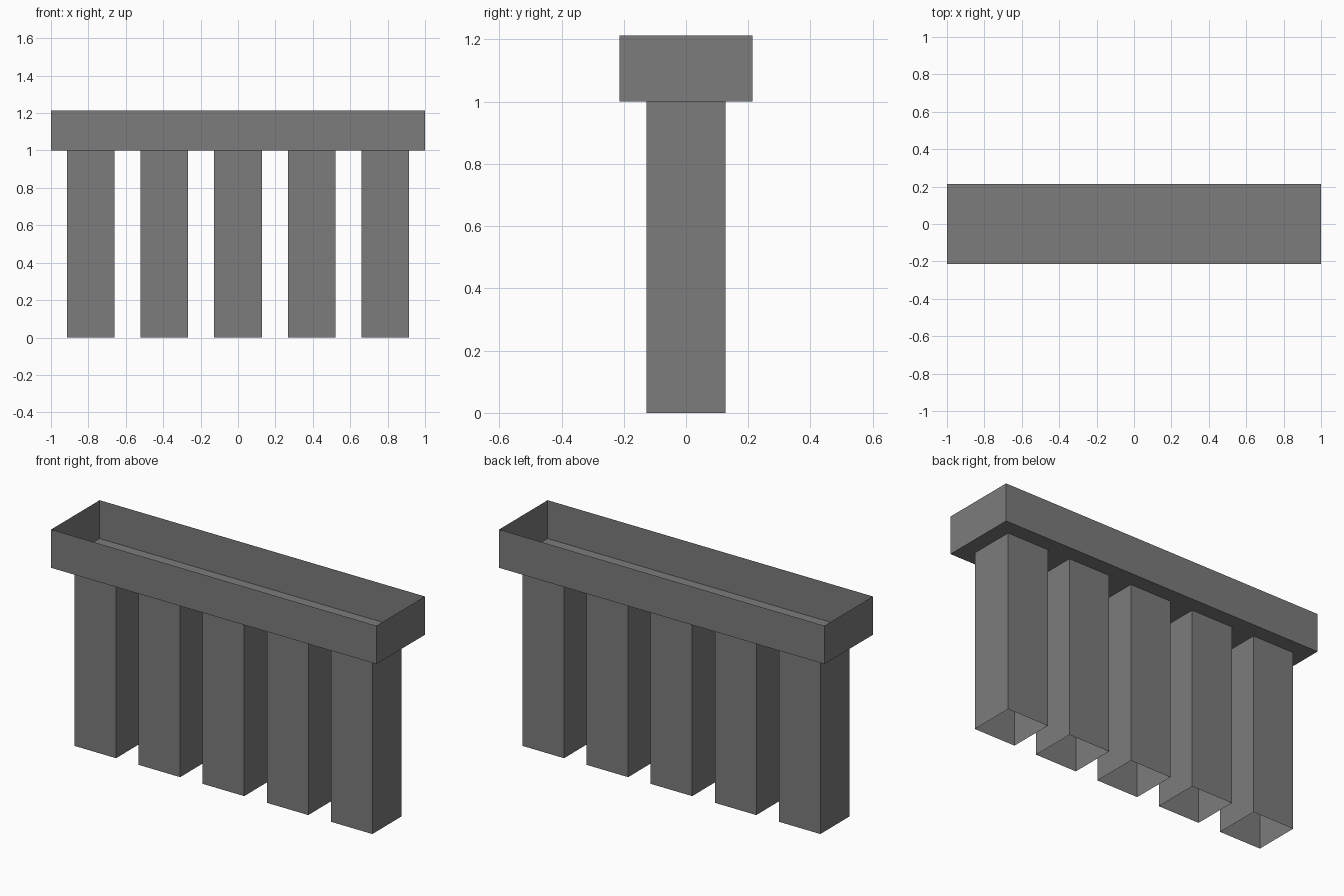
import bpy
import bmesh

if "Cube" in bpy.data.objects:
    bpy.data.objects.remove(bpy.data.objects["Cube"])

grey = bpy.data.materials.new("dark_grey")
grey.diffuse_color = (0.2, 0.2, 0.2, 1)
grey.use_nodes = True
grey.node_tree.nodes["Principled BSDF"].inputs["Base Color"].default_value = grey.diffuse_color


def open_box(name, size, center, open_dir):
    """Thin-walled box with its top (+1) or bottom (-1) face left open."""
    bm = bmesh.new()
    bmesh.ops.create_cube(bm, size=1)
    bmesh.ops.scale(bm, vec=size, verts=bm.verts)
    bm.normal_update()
    lid = [f for f in bm.faces if f.normal.z * open_dir > 0.5]
    bmesh.ops.delete(bm, geom=lid, context='FACES')
    mesh = bpy.data.meshes.new(name)
    bm.to_mesh(mesh)
    bm.free()
    mesh.materials.append(grey)
    obj = bpy.data.objects.new(name, mesh)
    obj.location = center
    bpy.context.collection.objects.link(obj)
    return obj


# Trough on top, open upwards
RIM = 0.213
open_box("trough", (2, 2 * RIM, RIM), (0, 0, 1 + RIM / 2), 1)

# Row of five square hollow legs, open at the bottom
for i in range(5):
    open_box(f"leg_{i + 1}", (0.255, 0.255, 1), ((i - 2) * 0.394, 0, 0.5), -1)
